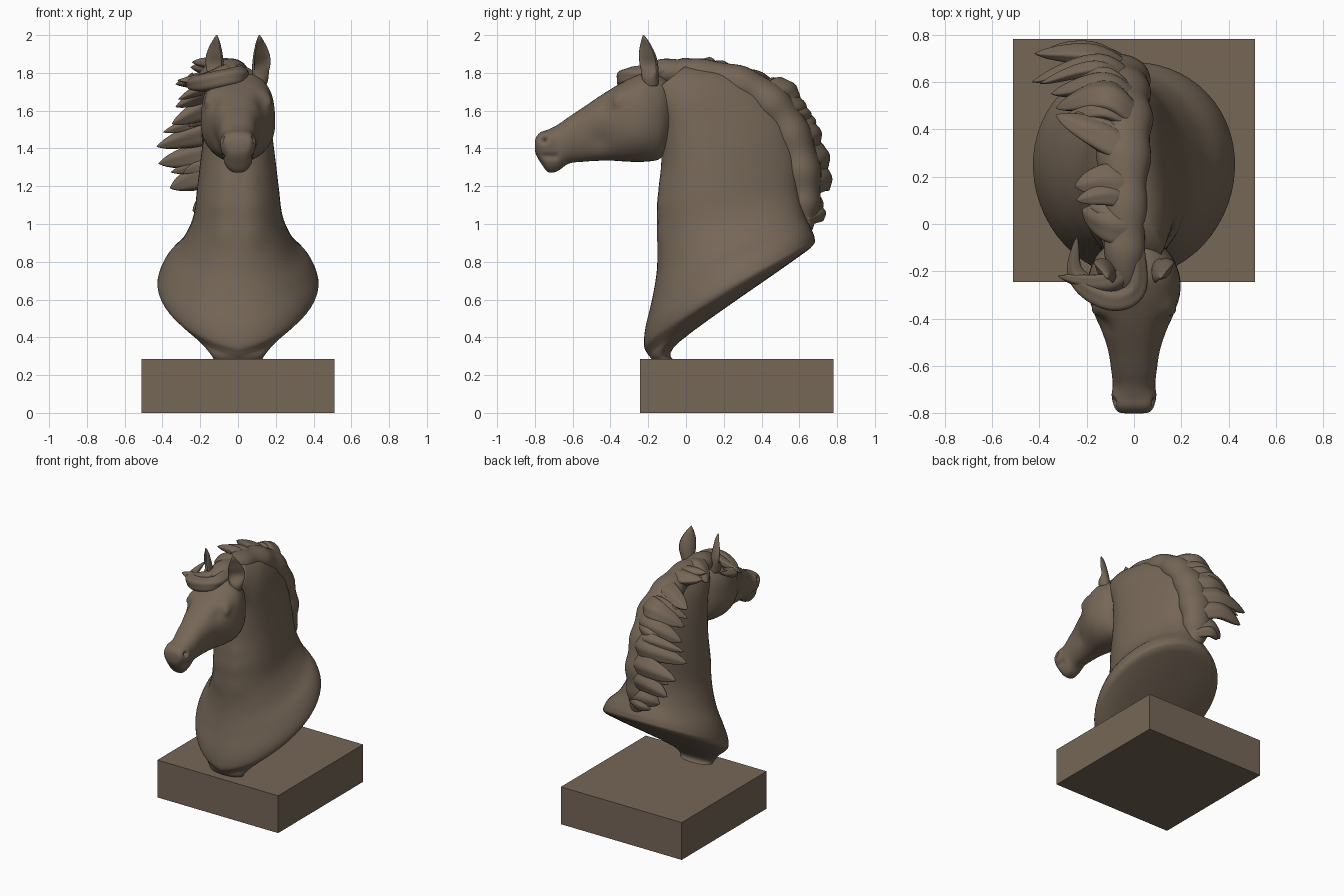
import bpy, bmesh, math, random
from mathutils import Vector as V

random.seed(4)
if "Cube" in bpy.data.objects:
    bpy.data.objects.remove(bpy.data.objects["Cube"])

bronze = bpy.data.materials.new("brown_bronze")
bronze.use_nodes = True
COLOR = (0.18, 0.135, 0.096, 1)
bronze.diffuse_color = COLOR
bronze.node_tree.nodes["Principled BSDF"].inputs["Base Color"].default_value = COLOR


def spline(pts, steps):
    """Smooth path through the points (any dimension)."""
    out, n = [], len(pts)
    for i in range(n - 1):
        quad = [pts[max(i - 1, 0)], pts[i], pts[i + 1], pts[min(i + 2, n - 1)]]
        for s in range(steps):
            t = s / steps
            out.append([b + 0.5 * t * (c - a + t * (2*a - 5*b + 4*c - d + t * (3*(b - c) + d - a)))
                        for a, b, c, d in zip(*quad)])
    return out + [list(pts[-1])]


def loft(name, rings, bumps=()):
    """Skin closed rings, cap both ends, then push soft mirrored bumps."""
    bm = bmesh.new()
    rows = [[bm.verts.new(p) for p in ring] for ring in rings]
    n = len(rows[0])
    for r, q in zip(rows, rows[1:]):
        for i in range(n):
            bm.faces.new((r[i], r[(i + 1) % n], q[(i + 1) % n], q[i]))
    bm.faces.new(rows[0])
    bm.faces.new(rows[-1])
    bmesh.ops.recalc_face_normals(bm, faces=bm.faces)
    for center, radius, amount in bumps:
        bm.normal_update()
        for v in bm.verts:
            d = (V((abs(v.co.x), v.co.y, v.co.z)) - V(center)).length
            if d < radius * 3:
                v.co += v.normal * amount * math.exp(-(d / radius) ** 2)
    for f in bm.faces:
        f.smooth = True
    me = bpy.data.meshes.new(name)
    bm.to_mesh(me)
    bm.free()
    me.materials.append(bronze)
    ob = bpy.data.objects.new(name, me)
    bpy.context.collection.objects.link(ob)


def angles(n):
    return [2 * math.pi * i / n for i in range(n)]


def soft(v, e):
    return math.copysign(abs(v) ** e, v)


# Plinth
bpy.ops.mesh.primitive_cube_add(size=1, location=(0, 0.268, 0.1425))
plinth = bpy.context.object
plinth.name = "plinth"
plinth.scale = (1.02, 1.025, 0.285)
plinth.data.materials.append(bronze)

# Neck and chest: front y, front z, back y, back z, half width, front fullness, side lift
neck = [(-.17, .27, -.06, .27, .12, 0, 0), (-.19, .295, -.03, .38, .17, 0, .01),
        (-.205, .315, .56, .80, .36, -.02, .035), (-.222, .355, .67, .885, .42, -.05, .035),
        (-.215, .45, .68, .93, .42, -.03, .025), (-.18, .60, .66, .98, .38, 0, .01),
        (-.155, .75, .63, 1.05, .30, .1, 0), (-.15, .92, .60, 1.17, .235, .2, 0),
        (-.15, 1.1, .58, 1.35, .208, .28, 0), (-.135, 1.25, .52, 1.54, .187, .32, 0),
        (-.13, 1.4, .39, 1.70, .168, .32, 0), (-.14, 1.55, .21, 1.80, .15, .25, 0),
        (-.22, 1.66, 0, 1.84, .115, .1, 0)]
rings = []
for fy, fz, by, bz, w, full, lift in spline(neck, 6):
    f, b = V((0, fy, fz)), V((0, by, bz))
    ring = []
    for a in angles(56):
        along = (1 - math.cos(a)) / 2
        ring.append(f.lerp(b, along) + V((w * math.sin(a) * (1 + full * math.cos(a)), 0,
                                          lift * math.sin(math.pi * along ** .45))))
    rings.append(ring)
loft("neck_and_chest", rings, [((.08, -.14, .95), .07, .01), ((.08, -.14, 1.1), .07, .01),
                               ((.07, -.14, 1.22), .06, .01)])

# Head: y, top, bottom, half width
head = [(-.04, 1.70, 1.48, .05), (-.09, 1.75, 1.41, .115), (-.14, 1.785, 1.345, .16),
        (-.22, 1.80, 1.33, .187), (-.30, 1.77, 1.33, .188), (-.38, 1.725, 1.335, .165),
        (-.46, 1.675, 1.335, .133), (-.54, 1.62, 1.33, .108), (-.62, 1.567, 1.32, .095),
        (-.68, 1.525, 1.28, .088), (-.73, 1.50, 1.275, .086), (-.77, 1.485, 1.325, .077),
        (-.793, 1.46, 1.365, .06), (-.80, 1.43, 1.39, .025)]
rings = [[(w * soft(math.sin(a), .8) * (1 + .1 * math.cos(a)), y,
           (top + bot) / 2 + (top - bot) / 2 * soft(math.cos(a), .9)) for a in angles(64)]
         for y, top, bot, w in spline(head, 7)]
features = [((.18, -.24, 1.46), .11, .014),   # cheek
            ((.16, -.36, 1.685), .045, .018),  # brow
            ((.14, -.43, 1.64), .05, -.012),   # eye hollow
            ((.165, -.37, 1.645), .022, .014),  # eyeball
            ((.12, -.46, 1.44), .06, -.012),    # face hollow
            ((.085, -.745, 1.45), .045, .016),  # nostril rim
            ((.1, -.755, 1.45), .02, -.045)]   # nostril
features += [((.085, y, 1.355), .014, -.012) for y in (-.79, -.77, -.75, -.73, -.71, -.69)]  # mouth
loft("head", rings, features)

# Ears: height, half width, half depth, cupped toward front and outside
ear = [(1.73, .04, .04, 0), (1.78, .048, .046, .2), (1.84, .06, .048, 1),
       (1.90, .055, .04, 1), (1.96, .029, .024, .8), (2.0, .003, .003, 0)]
for side, name in ((1, "left_ear"), (-1, "right_ear")):
    rings = []
    for z, w, d, cup in spline(ear, 5):
        t = (z - 1.73) / .27
        ring = []
        for a in angles(24):
            u, v = w * math.sin(a), -d * math.cos(a)
            if v < 0:
                v *= 1 - 1.25 * cup
            c, s = math.cos(.8), math.sin(.8)
            ring.append((side * (.11 + .02 * math.sin(t * 3) + u * c - v * s),
                         -.185 - .04 * t + u * s + v * c, z))
        rings.append(ring)
    loft(name, rings)


def lock(name, pts, width, thick, wide):
    """Flattened tapering lock of hair with shallow grooves along it."""
    path = [V(p) for p in spline(pts, 9)]
    n = len(path) - 1
    rings = []
    for i, p in enumerate(path):
        t = i / n
        tan = (path[min(i + 1, n)] - path[max(i - 1, 0)]).normalized()
        side = (V(wide) - tan * tan.dot(V(wide))).normalized()
        nrm = tan.cross(side)
        r = max((1 - t ** 2) * (.65 + .9 * t), .02)
        rings.append([p + (side * math.cos(a) * width + nrm * math.sin(a) * thick)
                      * r * (1 + .06 * math.cos(5 * a + 2 * t)) for a in angles(36)])
    loft(name, rings)


# Mane body flowing out of the neck crest: x, y, z, radius
crest = [(-.03, -.27, 1.77, .03), (-.04, -.18, 1.80, .06), (-.04, -.04, 1.80, .075),
         (-.04, .14, 1.785, .08), (-.045, .31, 1.73, .095), (-.05, .45, 1.63, .105),
         (-.06, .545, 1.49, .105), (-.06, .60, 1.32, .105), (-.06, .62, 1.16, .095),
         (-.05, .62, 1.03, .07), (-.02, .62, .93, .03)]
rows = spline(crest, 6)
rings = []
for i, (x, y, z, r) in enumerate(rows):
    p, q = rows[max(i - 1, 0)], rows[min(i + 1, len(rows) - 1)]
    tan = (V(q[:3]) - V(p[:3])).normalized()
    out = V((1, 0, 0)).cross(tan).normalized()
    wave = 1 + .05 * math.sin(i * .9)
    rings.append([V((x, y, z)) + (V((1.2, 0, 0)) * math.cos(a) + out * math.sin(a)) * r * wave
                  for a in angles(32)])
loft("mane_body", rings)

# Mane locks sweeping over to one side: root, arch, tip, spread direction
locks = [((.01, -.04, 1.81), (-.10, .0, 1.83), (-.22, .06, 1.76), (0, 1, 0)),
         ((.01, .12, 1.80), (-.10, .18, 1.82), (-.25, .16, 1.83), (0, 1, -.2)),
         ((.01, .28, 1.76), (-.11, .36, 1.77), (-.33, .46, 1.74), (0, 1, -.5)),
         ((.01, .43, 1.68), (-.12, .54, 1.71), (-.33, .49, 1.62), (0, .8, -.7)),
         ((.01, .50, 1.60), (-.13, .59, 1.62), (-.35, .55, 1.53), (0, .5, -1)),
         ((.01, .55, 1.45), (-.15, .67, 1.48), (-.43, .60, 1.41), (0, .4, -1)),
         ((.01, .60, 1.32), (-.17, .71, 1.36), (-.42, .72, 1.32), (0, .3, -1)),
         ((.01, .61, 1.20), (-.17, .72, 1.25), (-.36, .74, 1.19), (0, .2, -1)),
         ((.01, .62, 1.06), (-.12, .68, 1.11), (-.24, .66, 1.07), (0, .2, -1))]
for k, (root, arch, tip, wide) in enumerate(locks):
    lock(f"mane_lock_{k + 1}", [root, arch, tip], .09, .055, wide)
    # One thinner strand peeling off each lock, on alternate sides
    shift = V(wide).normalized() * (-1) ** k * .055
    jit = V([random.uniform(-.02, .02) for _ in range(3)])
    end = V(arch).lerp(V(tip), random.uniform(.6, .9)) + shift * 1.1 + jit
    lock(f"mane_strand_{k + 1}", [V(root) + shift * .5, V(arch) + shift + jit, end],
         .055, .04, wide)

# Forelock curling across the forehead
lock("forelock", [(.0, -.10, 1.81), (.0, -.27, 1.785), (-.08, -.315, 1.765),
                  (-.19, -.27, 1.745), (-.25, -.19, 1.75), (-.24, -.05, 1.80)],
     .06, .065, (0, .5, 1))
lock("forelock_strand", [(-.01, -.14, 1.81), (-.07, -.24, 1.80), (-.17, -.25, 1.77),
                         (-.32, -.22, 1.76)], .06, .04, (0, .8, .6))
